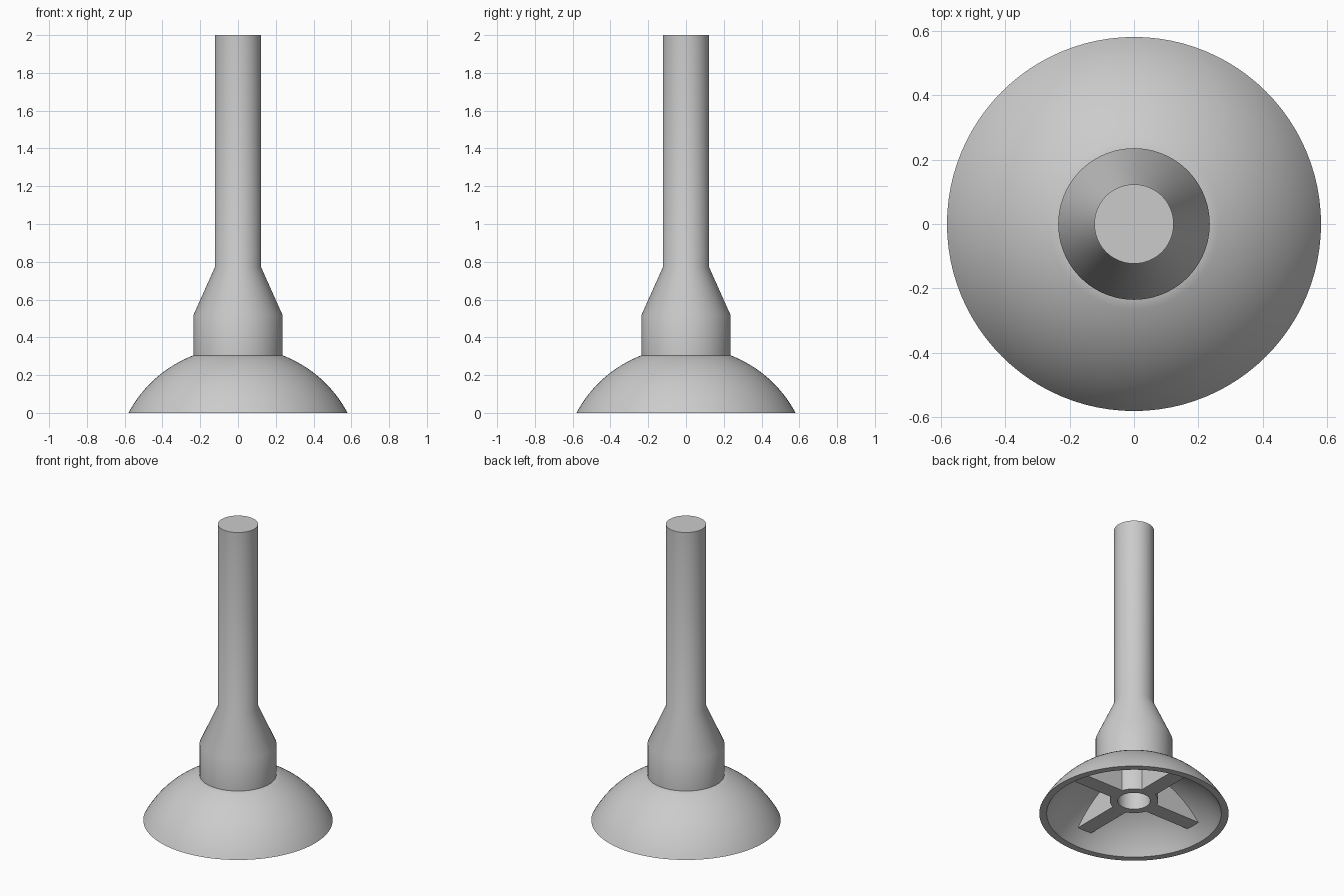
import bpy, bmesh, math
from mathutils import Matrix, Vector

cube = bpy.data.objects.get("Cube")
if cube:
    bpy.data.objects.remove(cube, do_unlink=True)

GREY = (0.6, 0.6, 0.6, 1)
grey = bpy.data.materials.new("light grey")
grey.use_nodes = True
grey.diffuse_color = GREY
grey.node_tree.nodes["Principled BSDF"].inputs["Base Color"].default_value = GREY

CENTRE_Z = -0.3085          # centre of the dome's sphere
OUTER_R, INNER_R = 0.657, 0.6176
HUB_Z = 0.088               # underside of hub and ribs


def finish(name, bm):
    bmesh.ops.recalc_face_normals(bm, faces=bm.faces)
    mesh = bpy.data.meshes.new(name)
    bm.to_mesh(mesh)
    bm.free()
    mesh.materials.append(grey)
    obj = bpy.data.objects.new(name, mesh)
    bpy.context.collection.objects.link(obj)
    bpy.ops.object.select_all(action="DESELECT")
    obj.select_set(True)
    bpy.context.view_layer.objects.active = obj
    bpy.ops.object.shade_smooth_by_angle(angle=math.radians(30))
    return obj


def lathe(name, profile, closed=False, steps=96):
    """Revolve (radius, height) points around the z axis."""
    bm = bmesh.new()
    verts = [bm.verts.new((r, 0, z)) for r, z in profile]
    pairs = list(zip(verts, verts[1:]))
    if closed:
        pairs.append((verts[-1], verts[0]))
    edges = [bm.edges.new(p) for p in pairs]
    bmesh.ops.spin(bm, geom=verts + edges, cent=(0, 0, 0), axis=(0, 0, 1),
                   angle=math.tau, steps=steps)
    bmesh.ops.remove_doubles(bm, verts=bm.verts, dist=0.0001)
    return finish(name, bm)


def arc(radius, r_from, r_to, count=16):
    """Points on the dome's sphere, spaced evenly by angle."""
    a, b = math.asin(r_from / radius), math.asin(r_to / radius)
    angles = [a + (b - a) * i / count for i in range(count + 1)]
    return [(radius * math.sin(t), CENTRE_Z + radius * math.cos(t)) for t in angles]


# Hollow dome with a flat rim
outer = arc(OUTER_R, 0.58, 0.235)
inner = arc(INNER_R, 0.14, 0.535)
lathe("dome_shell", outer + [(0.14, outer[-1][1])] + inner, closed=True)

# Handle, tapered collar and bored hub
lathe("handle", [(0, 2), (0.123, 2), (0.123, 0.77), (0.235, 0.52), (0.235, 0.305),
                 (0.148, 0.305), (0.148, HUB_Z), (0.1, HUB_Z), (0.1, 0.4), (0, 0.4)])

# Four ribs joining the hub to the inside of the dome
RIB_W = 0.105
rib_r = INNER_R + 0.012
rib_end = math.sqrt(rib_r ** 2 - (HUB_Z - CENTRE_Z) ** 2)
rib_profile = [(0.12, HUB_Z)] + arc(rib_r, rib_end, 0.12)
for i, side in enumerate(("left", "back", "right", "front")):
    bm = bmesh.new()
    face = bm.faces.new([bm.verts.new((x, -RIB_W / 2, z)) for x, z in rib_profile])
    ext = bmesh.ops.extrude_face_region(bm, geom=[face], use_keep_orig=True)
    moved = [v for v in ext["geom"] if isinstance(v, bmesh.types.BMVert)]
    bmesh.ops.translate(bm, verts=moved, vec=Vector((0, RIB_W, 0)))
    bm.transform(Matrix.Rotation(i * math.pi / 2, 4, "Z"))
    finish("rib_" + side, bm)
